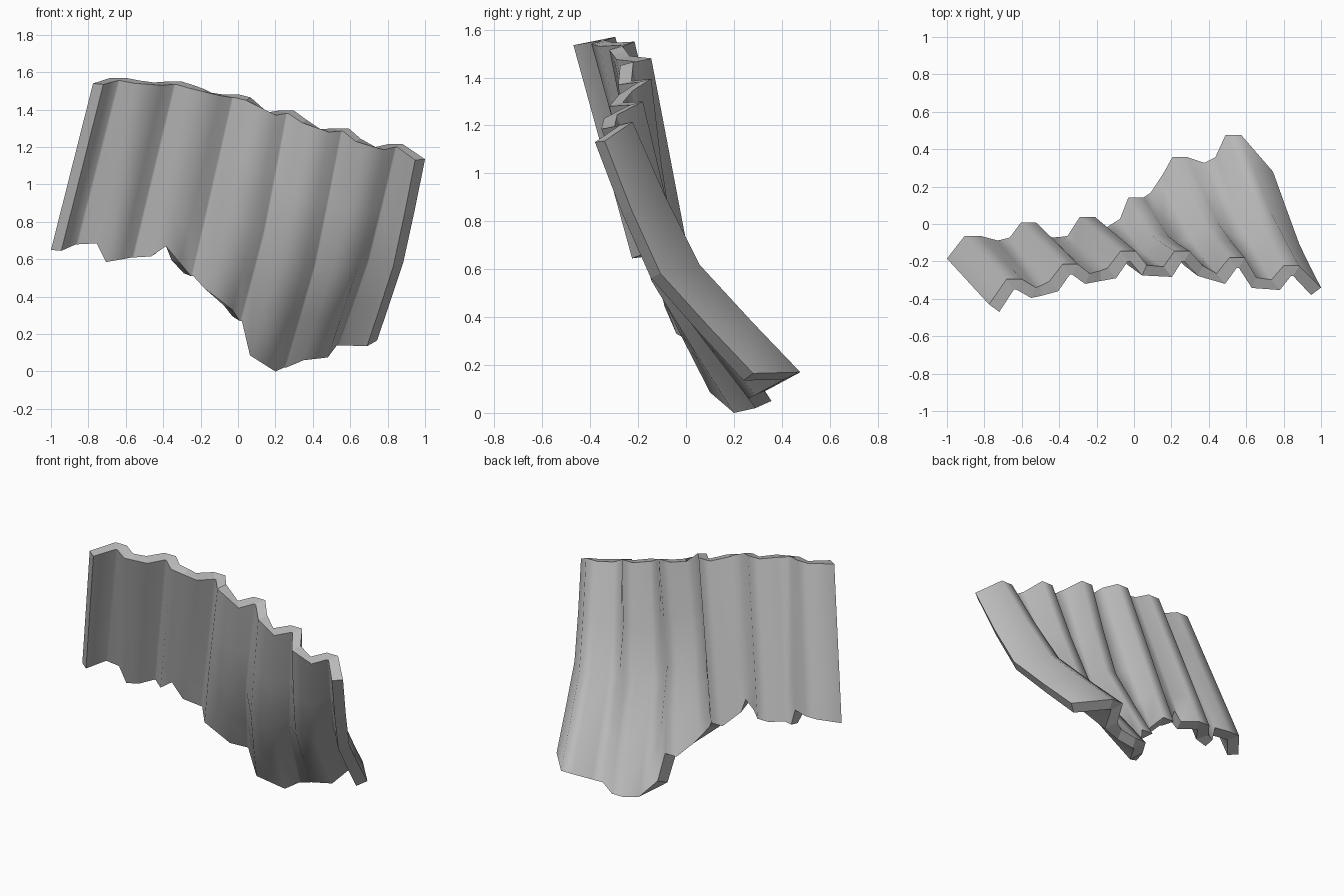
import bpy, bmesh
from mathutils import Vector

if "Cube" in bpy.data.objects:
    bpy.data.objects.remove(bpy.data.objects["Cube"])

# Front-side fold lines: kind, top point, bottom point (torn lower edge)
# L/R = sheet ends, v = inner fold, a/b = left/right edge of an outer fold, m = tear point
folds = [
    ("L", (-.72, -.47, 1.535), (-.945, -.225, .645)),
    ("v", (-.636, -.35, 1.555), (-.86, -.13, .68)),
    ("a", (-.55, -.395, 1.54), (-.755, -.155, .685)),
    ("m", (-.50, -.385, 1.537), (-.705, -.15, .585)),
    ("b", (-.406, -.36, 1.53), (-.62, -.14, .60)),
    ("v", (-.337, -.27, 1.535), (-.56, -.06, .61)),
    ("a", (-.262, -.32, 1.515), (-.465, -.14, .615)),
    ("m", (-.18, -.305, 1.495), (-.385, -.135, .67)),
    ("b", (-.096, -.29, 1.475), (-.31, -.13, .58)),
    ("v", (-.027, -.20, 1.465), (-.245, -.03, .51)),
    ("a", (.043, -.275, 1.45), (-.18, -.09, .445)),
    ("b", (.203, -.283, 1.37), (-.03, -.04, .33)),
    ("v", (.262, -.20, 1.38), (.015, .075, .27)),
    ("a", (.342, -.278, 1.33), (.064, .10, .086)),
    ("b", (.487, -.32, 1.28), (.20, .20, 0)),
    ("v", (.555, -.235, 1.285), (.25, .29, .02)),
    ("a", (.63, -.342, 1.23), (.35, .26, .06)),
    ("b", (.78, -.353, 1.185), (.48, .29, .075)),
    ("v", (.845, -.278, 1.20), (.535, .41, .14)),
    ("R", (.947, -.38, 1.13), (.69, .24, .135)),
]
# Per kind: (front dx, back dx) for each column made from the fold
split = {"L": [(0, -.055)], "R": [(0, .053)], "m": [(0, 0)],
         "a": [(0, .025)], "b": [(0, -.045)],
         "v": [(-.006, -.045), (.006, .037)]}
ROWS = (0, .3, .57, .8, 1)
BEND = (0, .6, 1, .5, 0)


def column(kind, top, bottom, fdx, bdx):
    """Front and back points down one fold line, bent more to the right."""
    top, bottom = Vector(top), Vector(bottom)
    w = min(max(top.x / .4, 0), 1)
    front, back = [], []
    for t, b in zip(ROWS, BEND):
        p = top.lerp(bottom, t) + Vector((.03, -.12, 0)) * (b * w)
        end = kind in "LR"
        dy = .04 if end else .055 + .012 * t
        dz = .005 + .025 * t * w if end else .015 + .015 * t * w
        front.append(p + Vector((fdx, 0, 0)))
        back.append(p + Vector((bdx, dy, dz)))
    return front, back


bm = bmesh.new()
cols = []
for kind, top, bottom in folds:
    for fdx, bdx in split[kind]:
        f, b = column(kind, top, bottom, fdx, bdx)
        cols.append(([bm.verts.new(p) for p in f], [bm.verts.new(p) for p in b]))

# Corrugated front and back skins, smooth across the folds
last = len(ROWS) - 1
for (f0, b0), (f1, b1) in zip(cols, cols[1:]):
    for i in range(last):
        bm.faces.new((f0[i], f0[i + 1], f1[i + 1], f1[i])).smooth = True
        bm.faces.new((b0[i], b1[i], b1[i + 1], b0[i + 1])).smooth = True
    # Top rim and torn bottom rim
    bm.faces.new((f0[0], f1[0], b1[0], b0[0]))
    bm.faces.new((f0[last], b0[last], b1[last], f1[last]))
# End rims
for (f, b) in (cols[0], cols[-1]):
    for i in range(last):
        bm.faces.new((f[i], b[i], b[i + 1], f[i + 1]))
bmesh.ops.recalc_face_normals(bm, faces=bm.faces)

# Crisp edges where the rims meet the skins
for e in bm.edges:
    if not all(fc.smooth for fc in e.link_faces):
        e.smooth = False

mesh = bpy.data.meshes.new("corrugated_sheet")
bm.to_mesh(mesh)
bm.free()
grey = bpy.data.materials.new("sheet_grey")
grey.diffuse_color = (.5, .5, .5, 1)
grey.use_nodes = True
grey.node_tree.nodes["Principled BSDF"].inputs["Base Color"].default_value = grey.diffuse_color
mesh.materials.append(grey)
sheet = bpy.data.objects.new("corrugated_sheet", mesh)
bpy.context.collection.objects.link(sheet)
